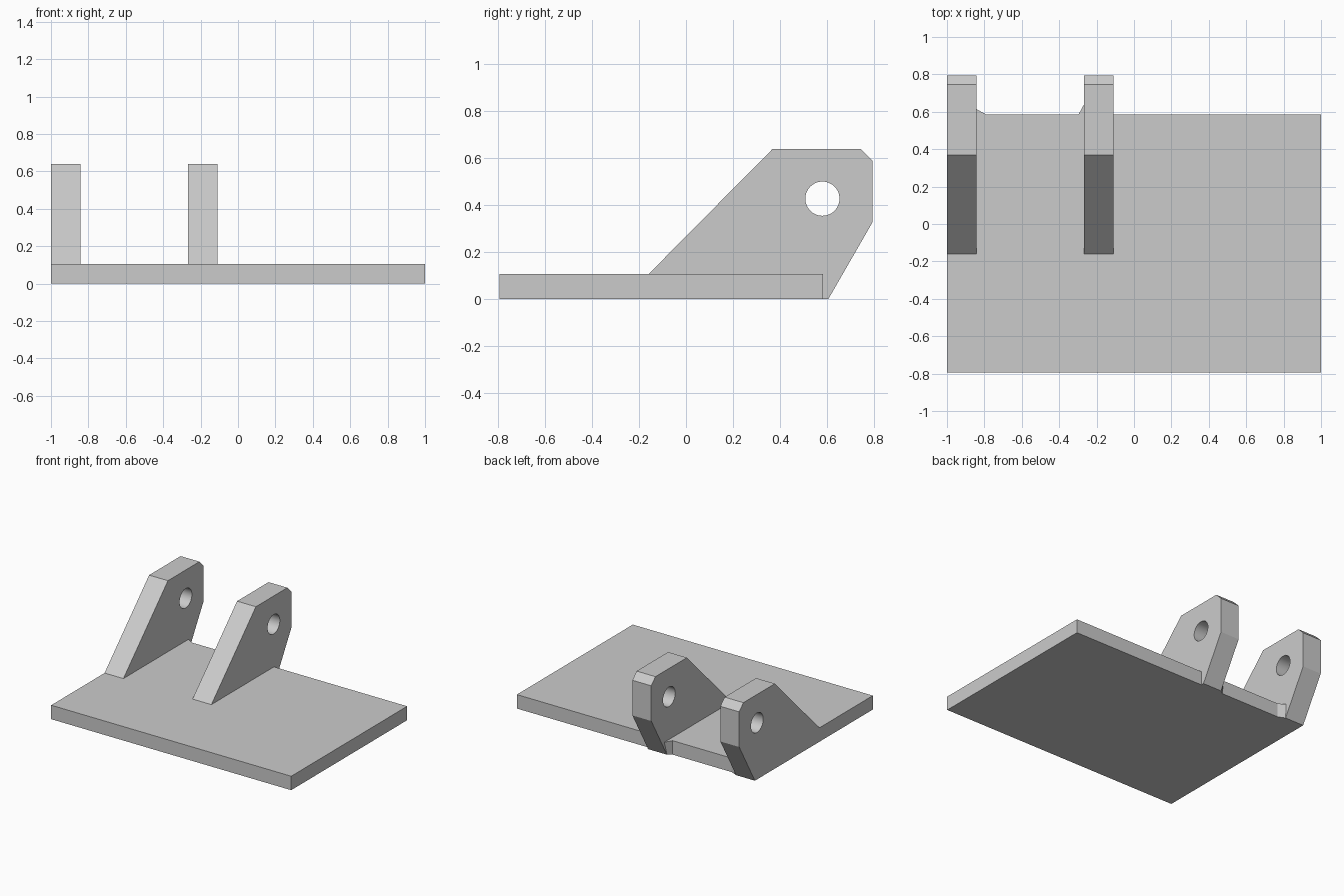
import bpy, bmesh, math
from mathutils import Matrix

if "Cube" in bpy.data.objects:
    bpy.data.objects.remove(bpy.data.objects["Cube"])

grey = bpy.data.materials.new("light_grey")
grey.diffuse_color = (0.6, 0.6, 0.6, 1)
grey.use_nodes = True
grey.node_tree.nodes["Principled BSDF"].inputs["Base Color"].default_value = grey.diffuse_color


def prism(name, lower, upper):
    """Solid joining two matching outlines."""
    bm = bmesh.new()
    a = [bm.verts.new(p) for p in lower]
    b = [bm.verts.new(p) for p in upper]
    bm.faces.new(a)
    bm.faces.new(b)
    n = len(a)
    for i in range(n):
        j = (i + 1) % n
        bm.faces.new((a[i], a[j], b[j], b[i]))
    bmesh.ops.recalc_face_normals(bm, faces=bm.faces[:])
    return finish(name, bm)


def finish(name, bm):
    me = bpy.data.meshes.new(name)
    bm.to_mesh(me)
    bm.free()
    ob = bpy.data.objects.new(name, me)
    bpy.context.collection.objects.link(ob)
    me.materials.append(grey)
    return ob


# Base plate
T, BACK = 0.105, 0.585
rect = [(-1, -0.795), (1, -0.795), (1, BACK), (-1, BACK)]
prism("base_plate", [(x, y, 0) for x, y in rect], [(x, y, T) for x, y in rect])

# Lug side profile (y, z)
profile = [(-0.16, T), (0.37, 0.64), (0.745, 0.64), (0.795, 0.59),
           (0.795, 0.325), (0.608, 0), (0.3, 0), (0.3, T - 0.002), (-0.16, T - 0.002)]

# Pin hole cutter, running along x
bm = bmesh.new()
bmesh.ops.create_cone(bm, cap_ends=True, segments=48, radius1=0.073, radius2=0.073,
                      depth=4, matrix=Matrix.Translation((0, 0.582, 0.427))
                      @ Matrix.Rotation(math.pi / 2, 4, 'Y'))
cutter = finish("hole_cutter", bm)
cutter.hide_render = True

for name, x0, x1 in (("left_lug", -1, -0.843), ("middle_lug", -0.267, -0.11)):
    lug = prism(name, [(x0, y, z) for y, z in profile], [(x1, y, z) for y, z in profile])
    mod = lug.modifiers.new("pin_hole", 'BOOLEAN')
    mod.operation = 'DIFFERENCE'
    mod.solver = 'EXACT'
    mod.object = cutter
    bpy.context.view_layer.objects.active = lug
    lug.select_set(True)
    bpy.ops.object.modifier_apply(modifier="pin_hole")
    bpy.ops.object.shade_smooth_by_angle(angle=math.radians(25))
    lug.select_set(False)
bpy.data.objects.remove(cutter)


# Small corner webs between lugs and the plate's back edge
def web(name, x_lug, x_plate, y_low, y_top):
    def tri(y, z):
        return [(x_lug, BACK, z), (x_plate, BACK, z), (x_lug, y, z)]
    prism(name, tri(y_low, 0), tri(y_top, T))


web("left_web", -0.843, -0.79, 0.607, 0.615)
web("middle_web", -0.267, -0.297, 0.607, 0.64)
